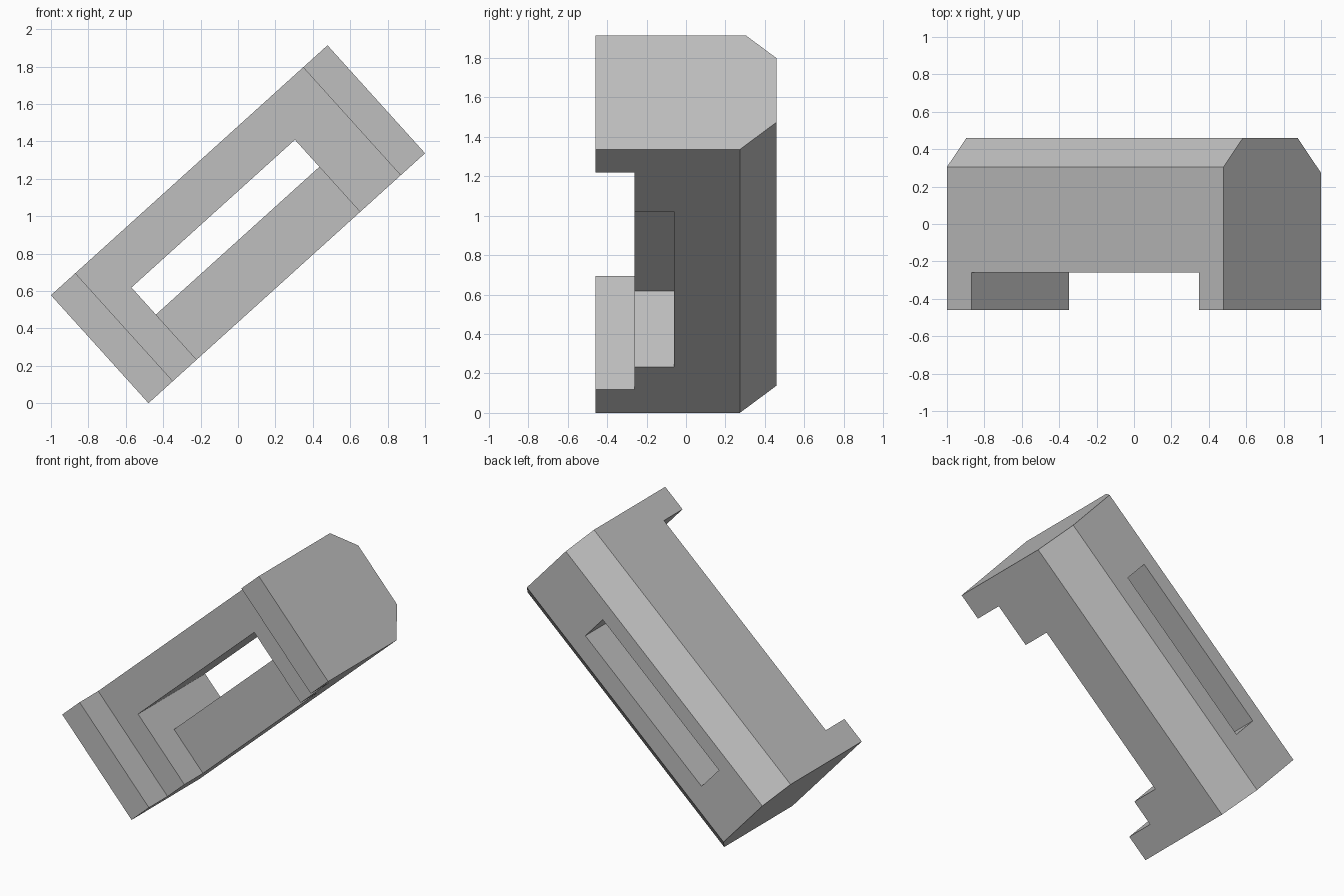
import bpy, bmesh, math
from mathutils import Matrix

cube = bpy.data.objects.get("Cube")
if cube:
    bpy.data.objects.remove(cube, do_unlink=True)

LENGTH, WIDTH, DEPTH = 1.993, 0.778, 0.92
TILT = math.radians(42.1)

grey = bpy.data.materials.new("plain_grey")
grey.use_nodes = True
colour = (0.52, 0.52, 0.52, 1)
grey.diffuse_color = colour
grey.node_tree.nodes["Principled BSDF"].inputs["Base Color"].default_value = colour


def prism(name, profile, x0, x1):
    """Extrude a (y, z) profile along the long axis from x0 to x1."""
    bm = bmesh.new()
    face = bm.faces.new([bm.verts.new((x0, y, z)) for y, z in profile])
    ext = bmesh.ops.extrude_face_region(bm, geom=[face])
    moved = [v for v in ext["geom"] if isinstance(v, bmesh.types.BMVert)]
    bmesh.ops.translate(bm, verts=moved, vec=(x1 - x0, 0, 0))
    bmesh.ops.recalc_face_normals(bm, faces=bm.faces)
    mesh = bpy.data.meshes.new(name)
    bm.to_mesh(mesh)
    bm.free()
    mesh.materials.append(grey)
    obj = bpy.data.objects.new(name, mesh)
    bpy.context.collection.objects.link(obj)
    return obj


def cut(target, x0, x1, y0, y1, z0, z1):
    """Remove a box from the target."""
    cutter = prism("cutter", [(y0, z0), (y1, z0), (y1, z1), (y0, z1)], x0, x1)
    cutter.hide_render = True
    mod = target.modifiers.new("cut", "BOOLEAN")
    mod.operation, mod.solver, mod.object = "DIFFERENCE", "EXACT", cutter
    bpy.context.view_layer.objects.active = target
    bpy.ops.object.modifier_apply(modifier=mod.name)
    bpy.data.objects.remove(cutter, do_unlink=True)


# Bracket block with both long back edges chamfered
l, w, d = LENGTH / 2, WIDTH / 2, DEPTH / 2
low, high = 0.187, 0.155
bracket = prism("bracket_block", [(-d, -w), (d - low, -w), (d, low - w),
                                  (d, w - high), (d - high, w), (-d, w)], -l, l)

# Wide front notch leaving a lip at each end
cut(bracket, -l + 0.176, l - 0.176, -1, -0.26, -1, 1)
# Deeper recess, open on the lower side
inner0, inner1 = -l + 0.347, -l + 1.525
cut(bracket, inner0, inner1, -1, -0.06, -1, 0.52 - w)
# Slot through to the back
cut(bracket, inner0, inner1, -1, 1, 0.325 - w, 0.52 - w)

# Tilt the block and stand its lowest corner on the ground
bracket.data.transform(Matrix.Rotation(-TILT, 4, "Y"))
bottom = min(v.co.z for v in bracket.data.vertices)
bracket.data.transform(Matrix.Translation((0, 0, -bottom)))
